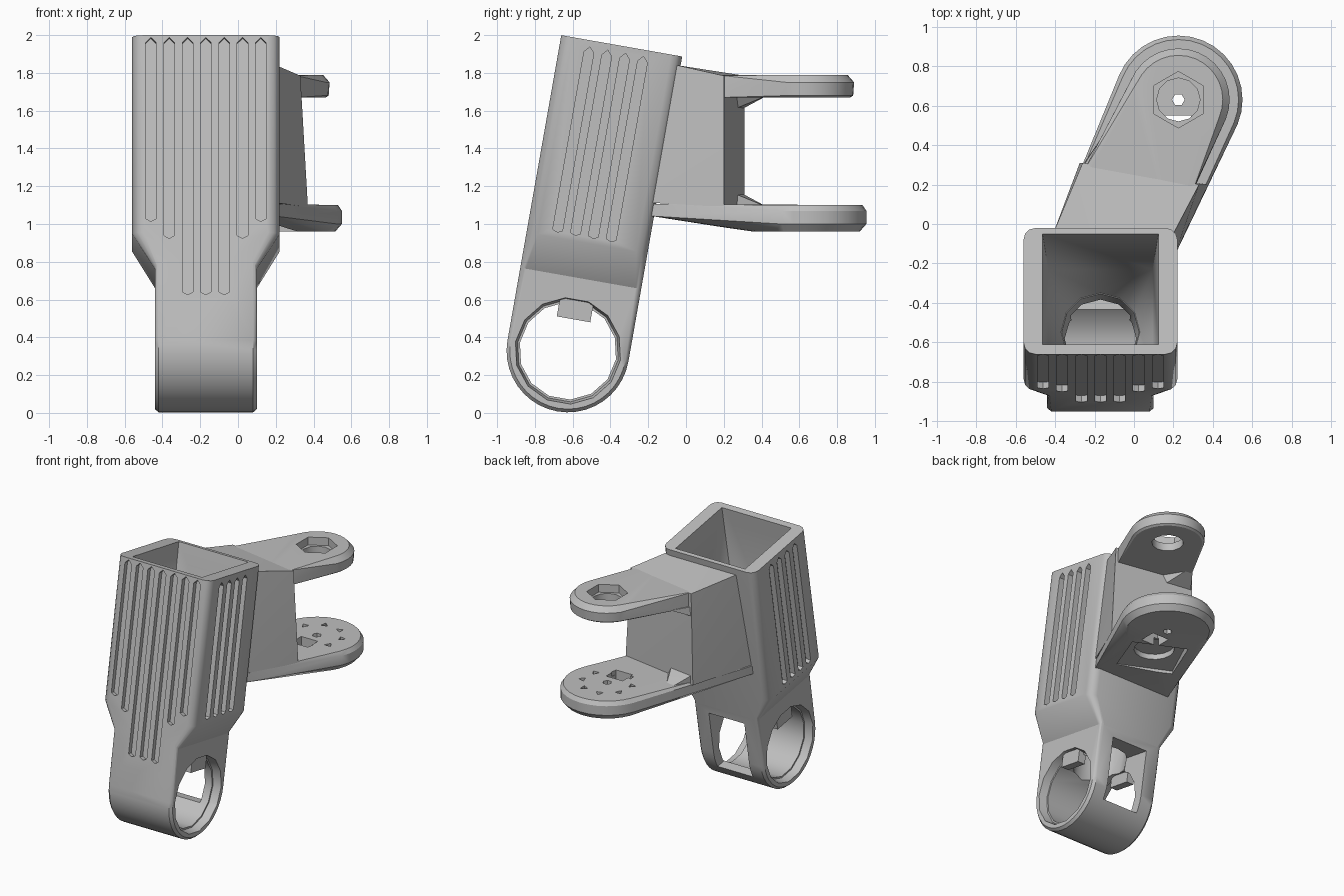
import bpy, bmesh
from math import sin, cos, pi, radians
from mathutils import Vector

if "Cube" in bpy.data.objects:
    bpy.data.objects.remove(bpy.data.objects["Cube"])

grey = bpy.data.materials.new("matte grey")
grey.use_nodes = True
grey.diffuse_color = (0.52, 0.52, 0.52, 1)
grey.node_tree.nodes["Principled BSDF"].inputs["Base Color"].default_value = (0.52, 0.52, 0.52, 1)

# Leaning frame of the socket: origin at the ring centre
TILT = radians(10)
CENTRE = Vector((-0.17, -0.625, 0.328))
R = 0.325          # ring radius and half depth of the socket
WIDE, NARROW, TOP = 0.39, 0.27, 1.64
PIVOT = Vector((0.225, 0.63, 0))


def lean(x, v, u):
    """Point from sideways x, depth v and height u in the leaning frame."""
    return CENTRE + Vector((x, v * cos(TILT) + u * sin(TILT), u * cos(TILT) - v * sin(TILT)))


def hull(name, points):
    bm = bmesh.new()
    for p in points:
        bm.verts.new(p)
    res = bmesh.ops.convex_hull(bm, input=bm.verts)
    junk = {g for g in res["geom_interior"] + res["geom_unused"] if isinstance(g, bmesh.types.BMVert)}
    bmesh.ops.delete(bm, geom=list(junk), context="VERTS")
    bmesh.ops.dissolve_limit(bm, angle_limit=0.01, verts=bm.verts, edges=bm.edges)
    bmesh.ops.recalc_face_normals(bm, faces=bm.faces)
    me = bpy.data.meshes.new(name)
    bm.to_mesh(me)
    bm.free()
    me.materials.append(grey)
    ob = bpy.data.objects.new(name, me)
    bpy.context.collection.objects.link(ob)
    return ob


def combine(target, tool, operation="DIFFERENCE"):
    bpy.context.view_layer.objects.active = target
    mod = target.modifiers.new("combine", "BOOLEAN")
    mod.operation, mod.object, mod.solver = operation, tool, "EXACT"
    bpy.ops.object.modifier_apply(modifier=mod.name)
    bpy.data.objects.remove(tool)


def box_points(x, v, u):
    return [lean(a, b, c) for a in x for b in v for c in u]


def section(half, depth, cut, u):
    """Rectangle with rounded corners across the socket."""
    return [lean(sx * (half - cut + cut * sin(a)), sv * (depth - cut + cut * cos(a)), u)
            for sx in (-1, 1) for sv in (-1, 1) for a in (0, pi / 6, pi / 3, pi / 2)]


def cross_ring(x, r, n):
    """Circle around the sideways axis of the ring."""
    return [lean(x, r * cos(2 * pi * i / n), r * sin(2 * pi * i / n)) for i in range(n)]


def neck_ring(r, u):
    return [lean(r * cos(i * pi / 6), r * sin(i * pi / 6), u) for i in range(12)]


def disc(c, r, z, n, turn=0.0):
    """Level circle around an upright axis."""
    return [Vector((c[0] + r * cos(turn + 2 * pi * i / n), c[1] + r * sin(turn + 2 * pi * i / n), z))
            for i in range(n)]


# Socket with sloped shoulders, and the ring below it
socket = hull("socket", section(NARROW, R, 0.03, 0.39) + section(WIDE, R, 0.06, 0.58)
              + section(WIDE, R, 0.06, TOP))
ring = hull("ring", cross_ring(-0.25, R, 40) + cross_ring(0.25, R, 40) + cross_ring(-NARROW, 0.308, 40)
            + cross_ring(NARROW, 0.308, 40) + section(NARROW, R, 0.02, 0.43))
combine(socket, ring, "UNION")

# Pocket that tapers into a round neck
combine(socket, hull("pocket", box_points((-0.295, 0.295), (-0.275, 0.295), (TOP + 0.03,))
                     + box_points((-0.265, 0.265), (-0.25, 0.26), (0.8,)) + neck_ring(0.2, 0.45)))
combine(socket, hull("neck", neck_ring(0.17, 0.1) + neck_ring(0.2, 0.5)))

# Bore with wider mouths, and the slot at the back
combine(socket, hull("bore", cross_ring(-0.4, 0.258, 14) + cross_ring(0.4, 0.258, 14)))
for s in (-1, 1):
    combine(socket, hull("mouth", cross_ring(s * 0.21, 0.27, 14) + cross_ring(s * 0.3, 0.288, 14)))
combine(socket, hull("slot", box_points((-0.15, 0.15), (0.1, 0.4), (-0.13, 0.33))))

# Grip grooves with pointed tops: seven in front, four on each side
for i, low in enumerate((0.654, 0.563, 0.26, 0.26, 0.26, 0.563, 0.654)):
    x, deep = (i - 3) * 0.097, (-0.4, 0.033 - R)
    combine(socket, hull("front_groove", box_points((x - 0.028, x + 0.028), deep, (low, 1.6))
                         + box_points((x,), deep, (low - 0.015, 1.628))))
for s in (-1, 1):
    for i in range(4):
        v, deep = -0.165 + i * 0.096, (s * (WIDE - 0.04), s * 0.5)
        combine(socket, hull("side_groove", box_points(deep, (v - 0.026, v + 0.026), (0.62, 1.575))
                             + box_points(deep, (v,), (0.61, 1.605))))

# Lugs hanging into the bore
lugs = [hull("lug_" + n, box_points((s * 0.19, s * 0.25), (-0.09, 0.09), (0.17, 0.3)))
        for n, s in (("right", -1), ("left", 1))]

# Web joining the socket to the fork
web = hull("web", [lean(x + 0.17, 0.305, 1.59) for x in (-0.41, 0.2)]
           + [lean(x + 0.17, 0.305, 0.85) for x in (-0.45, 0.2)]
           + [Vector(p) for p in ((0.33, 0.2, 1.785), (-0.26, 0.31, 1.785),
                                  (0.37, 0.2, 1.09), (-0.275, 0.31, 1.09))])

# Upper arm with nut pocket and bolt hole
upper = hull("upper_arm", disc(PIVOT, 0.255, 1.68, 32) + disc(PIVOT, 0.26, 1.75, 32)
             + disc(PIVOT, 0.225, 1.79, 32) + disc(PIVOT, 0.24, 1.67, 32)
             + [lean(x + 0.17, 0.31, u) for x in (-0.41, 0.19) for u in (1.42, 1.535)]
             + [Vector((x, y, z)) for x, y in ((0.31, 0.2), (-0.26, 0.26)) for z in (1.67, 1.785)])
combine(upper, hull("nut_pocket", disc(PIVOT, 0.143, 1.73, 6, pi / 2) + disc(PIVOT, 0.143, 1.9, 6, pi / 2)))
combine(upper, hull("bolt_hole", disc(PIVOT, 0.11, 1.5, 12) + disc(PIVOT, 0.11, 1.9, 12)))

# Lower arm, its underside rising to the socket
lower = hull("lower_arm", disc(PIVOT, 0.29, 0.96, 32) + disc(PIVOT, 0.325, 1.0, 32)
             + disc(PIVOT, 0.325, 1.07, 32) + disc(PIVOT, 0.305, 1.1, 32)
             + [lean(x + 0.17, 0.31, u) for x in (-0.455, 0.195) for u in (0.78, 0.845)])
combine(lower, hull("pin_hole", disc(PIVOT, 0.032, 0.8, 6) + disc(PIVOT, 0.032, 1.3, 6)))
combine(lower, hull("square_hole", [Vector((x, y, z)) for x in (0.15, 0.29)
                                    for y in (0.43, 0.55) for z in (0.8, 1.3)]))
for i in range(8):
    a = i * pi / 4 + 0.3
    spot = (PIVOT.x + 0.18 * cos(a), PIVOT.y + 0.18 * sin(a))
    combine(lower, hull("dent", disc(spot, 0.03, 1.07, 3, a) + disc(spot, 0.03, 1.2, 3, a)))

# Recess and round pocket under the lower arm
along, across = Vector((0.423, 0.906, 0)), Vector((0.906, -0.423, 0))
combine(lower, hull("under_recess", [PIVOT + along * a + across * b + Vector((0, 0, z))
                                     for a in (-0.62, -0.2) for b in (-0.2, 0.2) for z in (0.8, 1.02)]))
spot = PIVOT - along * 0.36
combine(lower, hull("under_pocket", disc(spot, 0.14, 0.8, 16) + disc(spot, 0.14, 1.06, 16)))

# Small gussets in the fork corners
gussets = [hull("gusset_" + n, [Vector(p) for p in (
    (-0.26, 0.29, z), (-0.02, 0.25, z), (-0.13, 0.43, z), (-0.17, 0.43, z),
    (-0.26, 0.3, z + d), (-0.06, 0.26, z + d))])
    for n, z, d in (("upper", 1.68, -0.07), ("lower", 1.09, 0.07))]

# Smooth round surfaces, keep edges sharp
for ob in bpy.context.view_layer.objects:
    ob.select_set(False)
for ob in [socket, web, upper, lower] + lugs + gussets:
    ob.select_set(True)
bpy.context.view_layer.objects.active = socket
bpy.ops.object.shade_smooth_by_angle(angle=radians(32))
